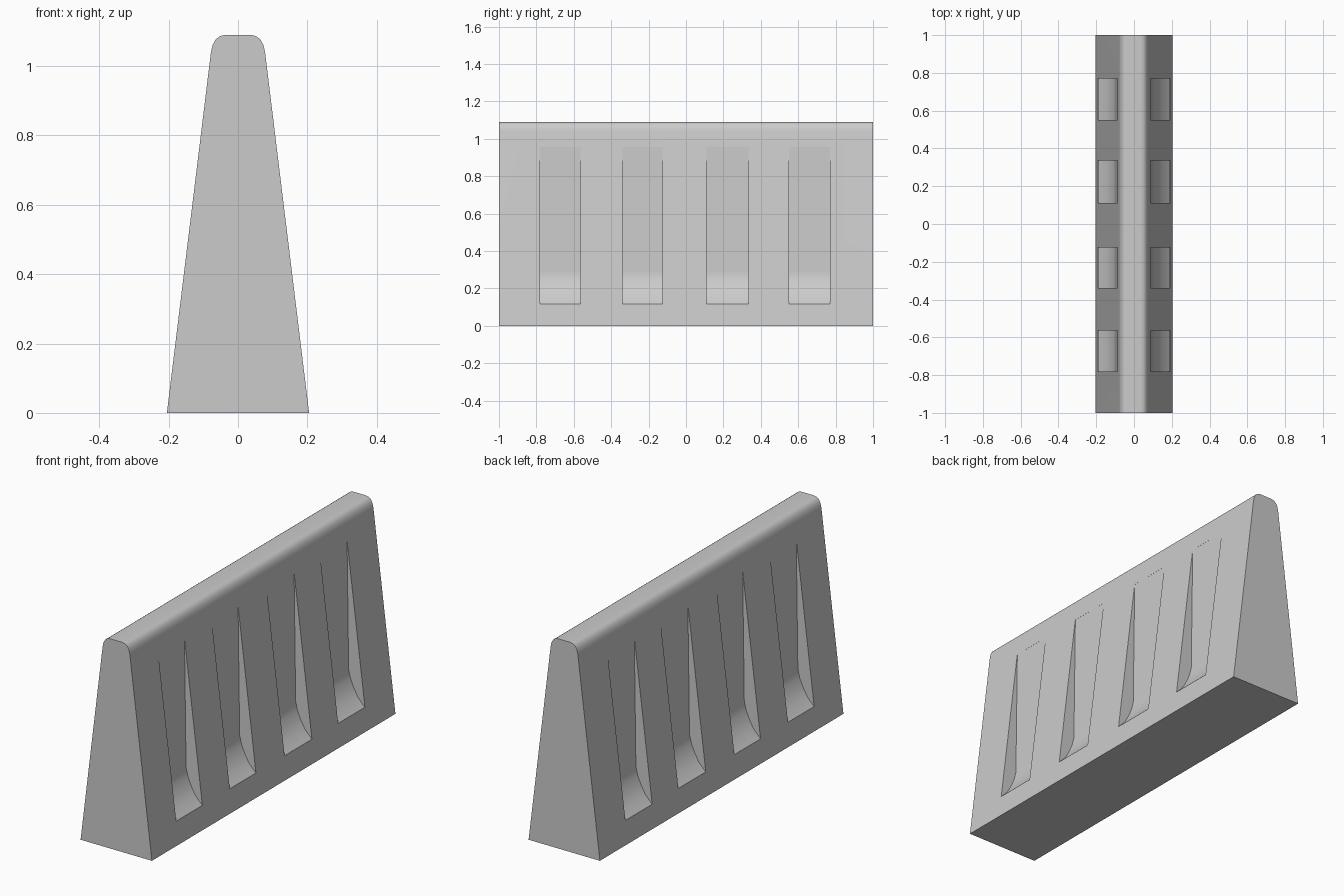
import bpy, bmesh, math

if "Cube" in bpy.data.objects:
    bpy.data.objects.remove(bpy.data.objects["Cube"])

concrete = bpy.data.materials.new("grey concrete")
concrete.diffuse_color = (0.6, 0.6, 0.6, 1)
concrete.use_nodes = True
concrete.node_tree.nodes["Principled BSDF"].inputs["Base Color"].default_value = concrete.diffuse_color


def prism(name, profile, y0, y1):
    """Extrude an (x, z) outline along y."""
    bm = bmesh.new()
    face = bm.faces.new([bm.verts.new((x, y0, z)) for x, z in profile])
    ext = bmesh.ops.extrude_face_region(bm, geom=[face])
    moved = [v for v in ext["geom"] if isinstance(v, bmesh.types.BMVert)]
    bmesh.ops.translate(bm, verts=moved, vec=(0, y1 - y0, 0))
    bmesh.ops.recalc_face_normals(bm, faces=bm.faces)
    mesh = bpy.data.meshes.new(name)
    bm.to_mesh(mesh)
    bm.free()
    mesh.materials.append(concrete)
    obj = bpy.data.objects.new(name, mesh)
    bpy.context.collection.objects.link(obj)
    return obj


# Tapered wall with a rounded top
half = [(0.205, 0), (0.078, 1.04), (0.073, 1.061), (0.064, 1.077),
        (0.052, 1.086), (0.036, 1.09)]
barrier = prism("barrier", half + [(-x, z) for x, z in reversed(half)], -1, 1)

# Scooped recesses, four on each long side
scoop = [(0.19, 0.118), (0.15, 0.16), (0.125, 0.205), (0.108, 0.245),
         (0.097, 0.29), (0.088, 0.955), (0.3, 0.955), (0.3, 0.118)]
slots = [(-0.78, -0.565), (-0.34, -0.125), (0.11, 0.335), (0.55, 0.77)]
bpy.context.view_layer.objects.active = barrier
barrier.select_set(True)
for side in (1, -1):
    for y0, y1 in slots:
        cutter = prism("recess_cutter", [(side * x, z) for x, z in scoop], y0, y1)
        cutter.hide_render = True
        cut = barrier.modifiers.new("recess", 'BOOLEAN')
        cut.operation = 'DIFFERENCE'
        cut.solver = 'EXACT'
        cut.object = cutter
        bpy.ops.object.modifier_apply(modifier=cut.name)
        bpy.data.objects.remove(cutter)

# Soft cap and scoops, crisp ends and recess walls
bpy.ops.object.shade_smooth_by_angle(angle=math.radians(35))
weighted = barrier.modifiers.new("even shading", 'WEIGHTED_NORMAL')
weighted.keep_sharp = True
